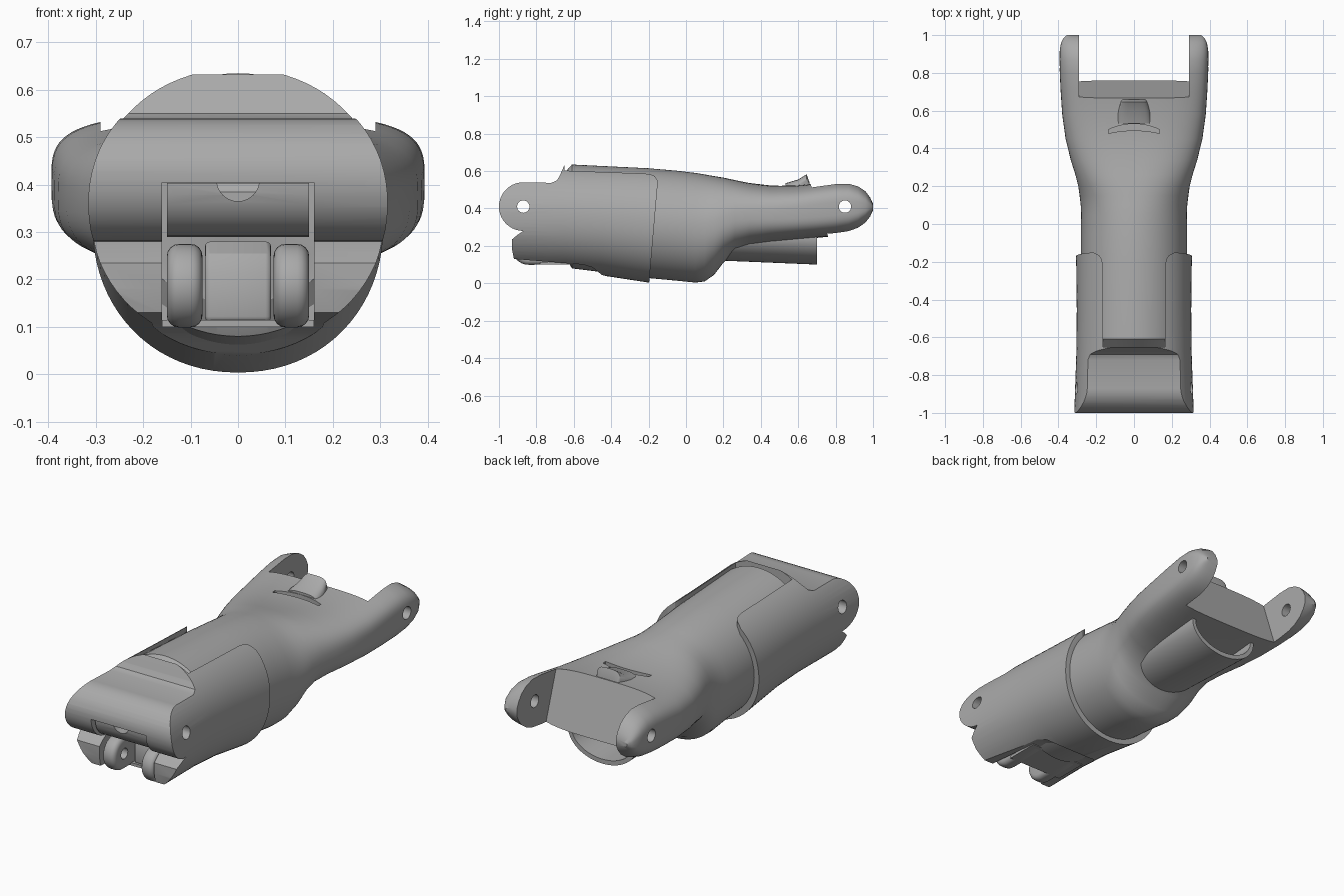
import bpy, bmesh, math

if "Cube" in bpy.data.objects:
    bpy.data.objects.remove(bpy.data.objects["Cube"])

grey = bpy.data.materials.new("plain_grey")
grey.diffuse_color = (0.4, 0.4, 0.4, 1)
grey.use_nodes = True
grey.node_tree.nodes["Principled BSDF"].inputs["Base Color"].default_value = grey.diffuse_color


def make(name, rings):
    """Skin a series of equal closed loops and cap both ends."""
    bm = bmesh.new()
    loops = [[bm.verts.new(p) for p in r] for r in rings]
    n = len(loops[0])
    for a, b in zip(loops, loops[1:]):
        for i in range(n):
            bm.faces.new((a[i], a[(i + 1) % n], b[(i + 1) % n], b[i]))
    bm.faces.new(loops[0])
    bm.faces.new(loops[-1][::-1])
    bmesh.ops.recalc_face_normals(bm, faces=bm.faces)
    me = bpy.data.meshes.new(name)
    bm.to_mesh(me)
    bm.free()
    me.materials.append(grey)
    ob = bpy.data.objects.new(name, me)
    bpy.context.collection.objects.link(ob)
    return ob


def loft(name, stations, n=64):
    """Superellipse sections along y: (y, half width, bottom, top, exponent)."""
    rings = []
    for y, hw, zb, zt, e in stations:
        ring = []
        for i in range(n):
            t = 2 * math.pi * i / n
            c, s = math.cos(t), math.sin(t)
            ring.append((hw * math.copysign(abs(c) ** (2 / e), c), y,
                         (zb + zt) / 2 + (zt - zb) / 2 * math.copysign(abs(s) ** (2 / e), s)))
        rings.append(ring)
    return make(name, rings)


def prism_x(name, prof, x0, x1):
    return make(name, [[(x, y, z) for y, z in prof] for x in (x0, x1)])


def prism_z(name, prof, z0, z1):
    return make(name, [[(x, y, z) for x, y in prof] for z in (z0, z1)])


def rect(a0, a1, b0, b1):
    return [(a0, b0), (a1, b0), (a1, b1), (a0, b1)]


def arc(cy, cz, r, a0, a1, n):
    return [(cy + r * math.cos(math.radians(a0 + (a1 - a0) * i / n)),
             cz + r * math.sin(math.radians(a0 + (a1 - a0) * i / n))) for i in range(n + 1)]


def apply(ob, kind, **props):
    m = ob.modifiers.new(kind, kind)
    for k, v in props.items():
        setattr(m, k, v)
    bpy.context.view_layer.objects.active = ob
    bpy.ops.object.modifier_apply(modifier=m.name)


def cut(ob, tool, op='DIFFERENCE', keep=False):
    apply(ob, 'BOOLEAN', object=tool, operation=op, solver='EXACT')
    if not keep:
        bpy.data.objects.remove(tool)


def pin(y, z, r, x=0.6):
    return prism_x("pin_cutter", arc(y, z, r, 0, 345, 23), -x, x)


# Main body: round core flowing into a wide rear fork
body = loft("main_body", [
    (-.65, .25, .15, .59, 2), (-.61, .28, .08, .635, 2), (-.2, .28, .028, .615, 2),
    (-.05, .28, .014, .602, 2), (.05, .28, .004, .59, 2.05), (.10, .282, .01, .582, 2.1),
    (.15, .288, .045, .573, 2.15), (.2, .295, .11, .565, 2.25), (.26, .31, .165, .552, 2.4),
    (.34, .335, .195, .536, 2.6), (.45, .362, .215, .523, 2.9), (.58, .38, .23, .522, 3.2),
    (.70, .388, .243, .534, 3.5), (.80, .393, .253, .546, 3.6), (.87, .394, .264, .547, 3.6),
    (.92, .393, .283, .532, 3.5), (.96, .386, .312, .505, 3.3), (.985, .373, .346, .47, 3),
    (1.0, .355, .385, .43, 3)], 80)
cut(body, prism_x("fork_cutter", [(.61, .7), (.83, .04), (1.2, .04), (1.2, .7)], -.29, .29))
cut(body, pin(.85, .41, .033))

# Crescent groove in front of the cable hood
N = 12
xs = [-.135 + .27 * i / N for i in range(N + 1)]
crescent = [(x, .51 - .015 * (x / .135) ** 2 - .015) for x in xs]
crescent += [(x, .53 - .03 * (x / .135) ** 2) for x in xs[::-1]]
cut(body, prism_z("groove_cutter", crescent, .49, .7))

# Small hood on the upper surface
hood = loft("cable_hood", [(.532, .10, .42, .535, 3), (.60, .085, .42, .555, 3.5),
                           (.645, .07, .42, .583, 4), (.66, .065, .42, .54, 4)], 32)

# Hollow guide channel under the fork
channel = loft("lower_channel", [(.1, .2, .125, .4, 2), (.7, .2, .1, .38, 2)])
cut(channel, loft("channel_cutter", [(.25, .18, .14, .38, 2), (.8, .18, .12, .36, 2)]))

# Front sleeve: round section trimmed by a side profile
sleeve = loft("front_sleeve", [(-.05, .31, -.01, .625, 2.1), (-.2, .306, .004, .63, 2.1),
                               (-.45, .303, .042, .638, 2.1), (-.65, .304, .055, .645, 2.1),
                               (-1.05, .318, .06, .65, 2.1)], 80)
side = arc(-.87, .41, .13, 90, 270, 20)
side += [(-.90, .26), (-.93, .235), (-.93, .18), (-.92, .13), (-.55, .1), (-.50, .085),
         (-.45, .045), (-.2, -.03), (-.15, .55), (-.15, .7), (-.62, .7),
         (-.66, .61), (-.675, .575), (-.69, .55), (-.72, .537)]
cut(sleeve, prism_x("sleeve_profile", side, -.5, .5), 'INTERSECT')
half = [(.165, -.65), (.165, -.22), (.17, -.19), (.182, -.168), (.215, -.15), (.215, 0)]
cut(sleeve, prism_z("top_slot_cutter", half + [(-x, y) for x, y in half[::-1]], .45, .9))
cut(sleeve, prism_x("mouth_cutter", rect(-1.1, -.62, -.1, .405), -.16, .16))
cut(sleeve, pin(-.87, .41, .033))

# Hinge bar inside the front barrel
bar = prism_x("hinge_bar", arc(-.87, .40, .11, 180, 270, 8) + [(-.76, .29), (-.76, .42), (-.98, .42)],
              -.15, .15)
cut(bar, prism_x("bar_top_cutter", rect(-1.1, -.7, .403, .5), -.3, .3))
cut(bar, loft("bar_notch_cutter", [(-1.1, .045, .365, .455, 2), (-.85, .045, .365, .455, 2)], 32))
cut(bar, pin(-.87, .41, .033))

# Pair of rounded hinge lugs with a pin hole
lug_side = arc(-.842, .187, .088, 90, 270, 16) + [(-.6, .1), (-.6, .275)]
smooth = [body, hood, channel, sleeve, bar]
for s, label in ((-1, "left"), (1, "right")):
    lug = prism_x(label + "_lug", lug_side, s * .075, s * .15)
    apply(lug, 'BEVEL', width=.025, segments=4, limit_method='ANGLE', angle_limit=math.radians(50))
    cut(lug, pin(-.842, .187, .028))
    smooth.append(lug)

# Slider between the lugs and the floor beneath it
slider = prism_x("slider", [(-.77, .11), (-.77, .215), (-.75, .255), (-.71, .28), (-.6, .28), (-.6, .11)],
                 -.07, .07)
apply(slider, 'BEVEL', width=.012, segments=3, limit_method='ANGLE', angle_limit=math.radians(50))
floor = prism_x("mouth_floor", rect(-.78, -.6, .1, .115), -.16, .16)
smooth += [slider, floor]

# Smooth shading with crisp edges
for o in bpy.context.scene.objects:
    o.select_set(o in smooth)
bpy.context.view_layer.objects.active = body
bpy.ops.object.shade_smooth_by_angle(angle=math.radians(30))
